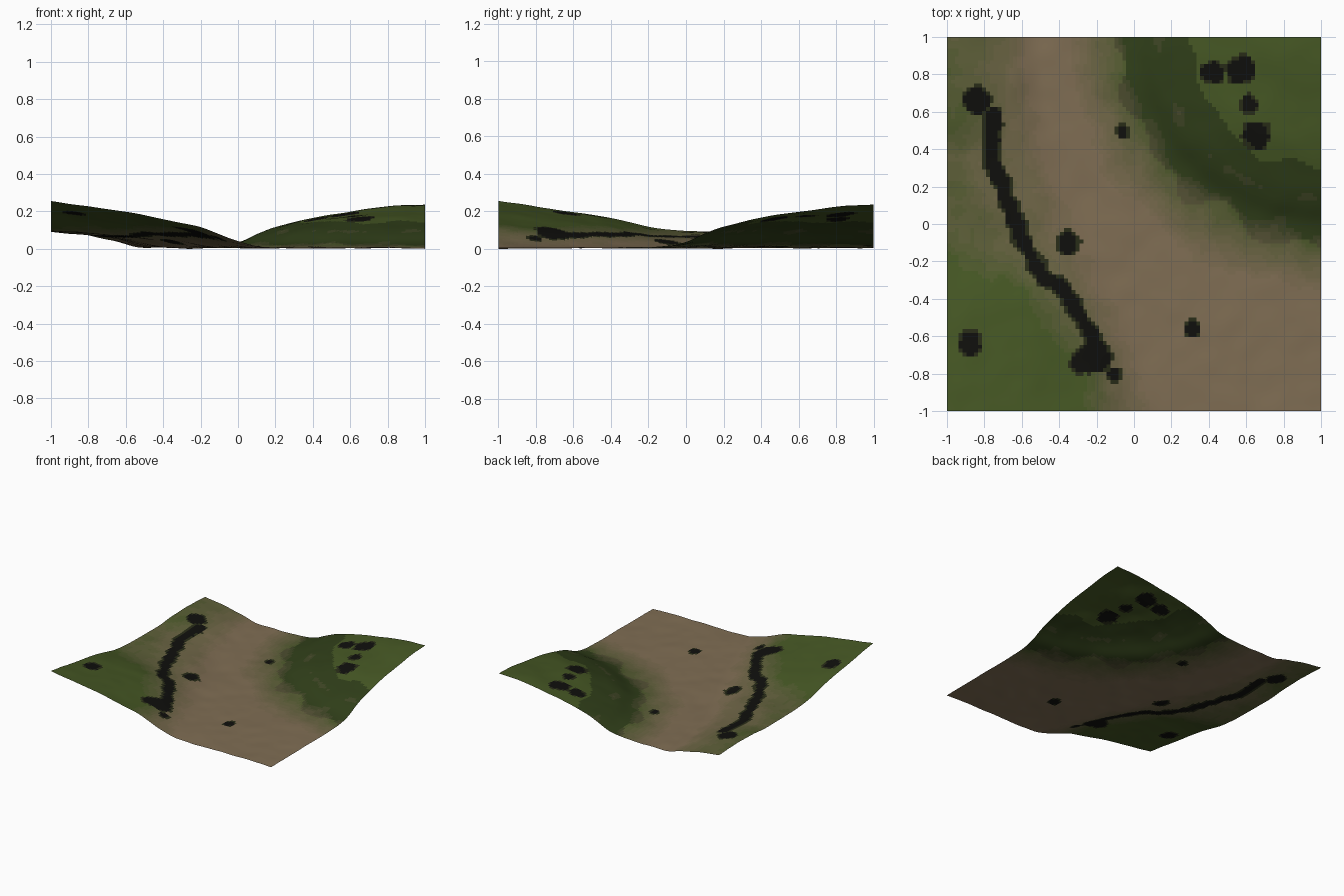
import bpy, math
from mathutils import Vector, noise

if "Cube" in bpy.data.objects:
    bpy.data.objects.remove(bpy.data.objects["Cube"])

N = 96          # grid cells per side
STEPS = 10      # colour steps from grass to path


def curve(points, t):
    """Smooth curve through (position, value) pairs, clamped at its ends."""
    if t <= points[0][0]:
        return points[0][1]
    if t >= points[-1][0]:
        return points[-1][1]
    slopes = []
    for k in range(len(points)):
        a, b = points[max(k - 1, 0)], points[min(k + 1, len(points) - 1)]
        slopes.append((b[1] - a[1]) / (b[0] - a[0]))
    for k in range(len(points) - 1):
        (x0, y0), (x1, y1) = points[k], points[k + 1]
        if t <= x1:
            d = x1 - x0
            u = (t - x0) / d
            return (y0 * (2*u**3 - 3*u*u + 1) + slopes[k] * d * (u**3 - 2*u*u + u)
                    + y1 * (3*u*u - 2*u**3) + slopes[k + 1] * d * (u**3 - u*u))


# Left bank: height along the outer edge, foot line and slope shape
EDGE = [(-1, .25), (-.8, .222), (-.6, .195), (-.4, .16), (-.2, .115), (0, .092),
        (.3, .085), (.65, .105), (1, .095)]
FOOT = [(-1, .12), (-.5, -.03), (0, -.24), (.5, -.45), (1, -.53)]
SLOPE = [(0, 1), (.36, .77), (.6, .55), (.73, .42), (.91, .12), (1, .02), (1.12, 0)]
# Right hill: height by distance from the back right corner
HILL = [(0, .23), (.2, .222), (.4, .19), (.6, .16), (.8, .11), (.9, .075),
        (1, .03), (1.12, .01), (1.3, 0)]


def bump(x, y, size, seed):
    return noise.noise(Vector((x / size, y / size, seed)))


def height(x, y):
    left = curve(EDGE, y) * curve(SLOPE, (x + 1) / (curve(FOOT, y) + 1))
    right = curve(HILL, math.hypot(x - 1, y - 1))
    return left, right


# Dark rock patches: x, y, radius
ROCKS = [(-.84, .66, .065), (-.88, -.64, .06), (.66, .47, .065), (.42, .81, .055),
         (.57, .82, .07), (.62, .64, .04), (-.35, -.1, .055), (-.06, .5, .03),
         (.31, -.56, .035), (-.21, -.71, .085), (-.29, -.74, .045), (-.11, -.8, .03)]
# Rock ledge along the left bank
LEDGE = [(-.75, .58), (-.76, .36), (-.69, .16), (-.59, -.1), (-.49, -.28),
         (-.38, -.34), (-.31, -.46), (-.22, -.6)]


def rock_distance(x, y):
    p = Vector((x, y))
    best = min((p - Vector(r[:2])).length - r[2] for r in ROCKS)
    for a, b in zip(LEDGE, LEDGE[1:]):
        a, b = Vector(a), Vector(b)
        u = max(0, min(1, (p - a).dot(b - a) / (b - a).length_squared))
        best = min(best, (p - a.lerp(b, u)).length - .035)
    return best + .02 * bump(x, y, .07, 5)


# Ground sheet
verts = []
for j in range(N + 1):
    for i in range(N + 1):
        x, y = -1 + 2 * i / N, -1 + 2 * j / N
        z = sum(height(x, y)) + .02 + .007 * bump(x, y, .3, 1) + .003 * bump(x, y, .12, 2)
        verts.append((x, y, z))
low = min(v[2] for v in verts)
verts = [(x, y, z - low) for x, y, z in verts]
faces = [(k, k + 1, k + N + 2, k + N + 1)
         for j in range(N) for k in range(j * (N + 1), j * (N + 1) + N)]
mesh = bpy.data.meshes.new("terrain")
mesh.from_pydata(verts, [], faces)
terrain = bpy.data.objects.new("terrain", mesh)
bpy.context.collection.objects.link(terrain)

# Colours: grass to path, shaded grass to path, rock edge, rock
GRASS, SHADE, PATH = Vector((.062, .098, .018)), Vector((.030, .050, .010)), Vector((.215, .155, .088))


def add_material(name, col):
    m = bpy.data.materials.new(name)
    m.diffuse_color = (*col, 1)
    m.use_nodes = True
    m.node_tree.nodes["Principled BSDF"].inputs["Base Color"].default_value = m.diffuse_color
    mesh.materials.append(m)


for name, start in (("grass", GRASS), ("shaded_grass", SHADE)):
    for s in range(STEPS):
        add_material(f"{name}_{s}", start.lerp(PATH, s / (STEPS - 1)))
add_material("rock_edge", (.022, .026, .009))
add_material("rock", (.005, .005, .004))

for f in mesh.polygons:
    x, y, _ = f.center
    left, right = height(x, y)
    r = math.hypot(x - 1, y - 1)
    h = max(left * .8, right, .11 * max(0, 1 - abs(r - .95) / .45))
    mix = 1 - (h - .01) / .085 + .18 * bump(x, y, .22, 3) + .12 * bump(x, y, .08, 4)
    step = round(max(0, min(1, mix)) * (STEPS - 1))
    shaded = abs(r - .9 + .1 * bump(x, y, .2, 6)) < .2
    d = rock_distance(x, y)
    if d < 0:
        f.material_index = 2 * STEPS + 1
    elif d < .015:
        f.material_index = 2 * STEPS
    else:
        f.material_index = step + (STEPS if shaded else 0)
    f.use_smooth = True
